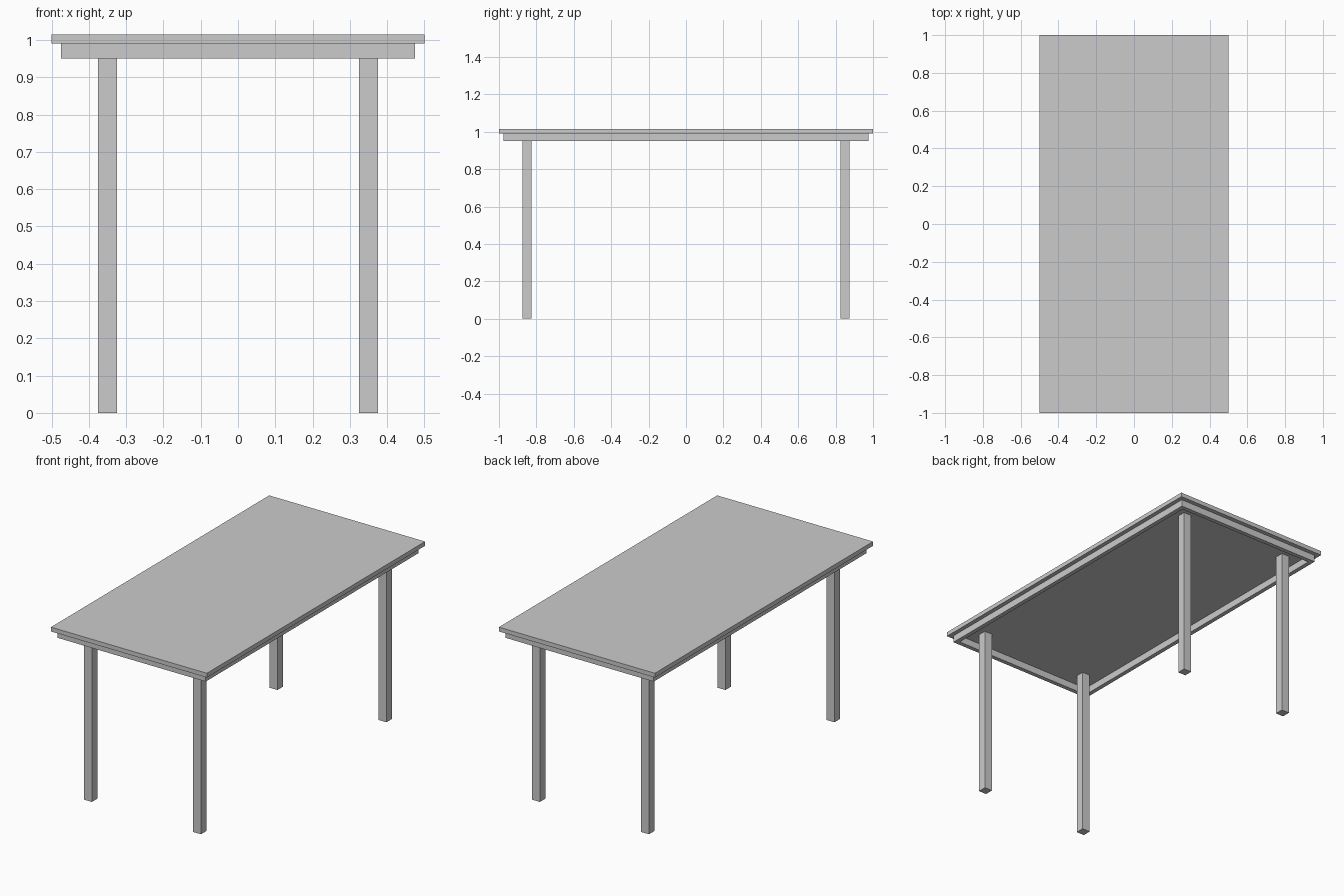
import bpy

if "Cube" in bpy.data.objects:
    bpy.data.objects.remove(bpy.data.objects["Cube"])

grey = bpy.data.materials.new("light_grey")
grey.diffuse_color = (0.6, 0.6, 0.6, 1.0)
grey.use_nodes = True
grey.node_tree.nodes["Principled BSDF"].inputs["Base Color"].default_value = grey.diffuse_color


def box(name, low, high):
    """Axis-aligned box between two corners."""
    centre = [(a + b) / 2 for a, b in zip(low, high)]
    bpy.ops.mesh.primitive_cube_add(size=1, location=centre)
    obj = bpy.context.object
    obj.name = name
    obj.scale = [b - a for a, b in zip(low, high)]
    bpy.ops.object.transform_apply(location=False, rotation=False, scale=True)
    obj.data.materials.append(grey)
    return obj


LEG_TOP, TOP = 0.99, 1.015       # underside and upper face of the slab
RAIL_BOTTOM, RAIL = 0.95, 0.025  # apron lower edge and thickness
AX, AY = 0.475, 0.975            # apron outer half sizes

# Table top slab
box("table_top", (-0.5, -1, LEG_TOP), (0.5, 1, TOP))

# Apron: one mitre-free frame of four rails, open in the middle
for side, name in ((-1, "left"), (1, "right")):
    x0, x1 = sorted((side * AX, side * (AX - RAIL)))
    box(name + "_apron", (x0, -AY, RAIL_BOTTOM), (x1, AY, LEG_TOP))
for side, name in ((-1, "front"), (1, "back")):
    y0, y1 = sorted((side * AY, side * (AY - RAIL)))
    box(name + "_apron", (RAIL - AX, y0, RAIL_BOTTOM), (AX - RAIL, y1, LEG_TOP))

# Four square legs reaching up to the slab
for sx, xn in ((-1, "left"), (1, "right")):
    for sy, yn in ((-1, "front"), (1, "back")):
        x, y = sx * 0.35, sy * 0.85
        box(f"{yn}_{xn}_leg", (x - 0.025, y - 0.025, 0), (x + 0.025, y + 0.025, LEG_TOP))
